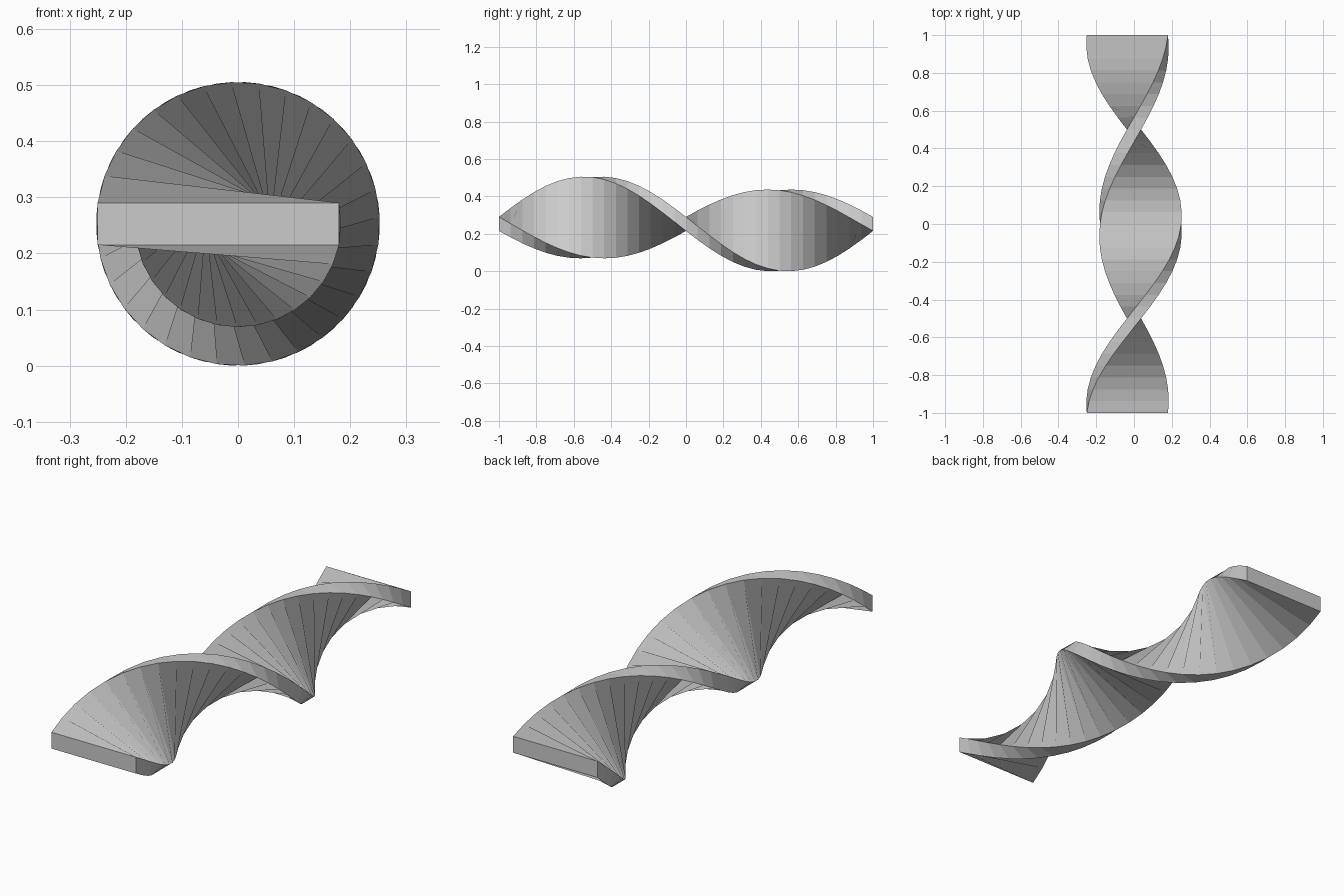
import bpy
import bmesh
import math
from mathutils import Matrix, Vector

cube = bpy.data.objects.get("Cube")
if cube:
    bpy.data.objects.remove(cube, do_unlink=True)

STEPS = 32                    # segments in one full turn
LENGTH = 2.0
LEFT, RIGHT = -0.25, 0.18     # off-centre bar, so the two edges swing at different radii
HALF_THICK = 0.0375
AXIS_Z = math.hypot(LEFT, HALF_THICK)

# Single grey material
grey = bpy.data.materials.new("light_grey")
grey.use_nodes = True
colour = (0.6, 0.6, 0.6, 1.0)
grey.diffuse_color = colour
grey.node_tree.nodes["Principled BSDF"].inputs["Base Color"].default_value = colour

# Rectangular cross-section around the twist axis
section = [Vector((x, 0, z)) for x, z in (
    (LEFT, -HALF_THICK), (RIGHT, -HALF_THICK),
    (RIGHT, HALF_THICK), (LEFT, HALF_THICK))]

# Sweep the section along y through one full turn
bm = bmesh.new()
rings = []
for i in range(STEPS + 1):
    t = i / STEPS
    place = (Matrix.Translation((0, LENGTH * (t - 0.5), AXIS_Z))
             @ Matrix.Rotation(math.tau * t, 4, 'Y'))
    rings.append([bm.verts.new(place @ p) for p in section])

for a, b in zip(rings, rings[1:]):
    for j in range(4):
        k = (j + 1) % 4
        bm.faces.new((a[j], a[k], b[k], b[j]))

# Flat end caps
bm.faces.new(rings[0])
bm.faces.new(rings[-1])
bmesh.ops.recalc_face_normals(bm, faces=bm.faces[:])

mesh = bpy.data.meshes.new("twisted_bar")
bm.to_mesh(mesh)
bm.free()
mesh.materials.append(grey)
bpy.context.collection.objects.link(bpy.data.objects.new("twisted_bar", mesh))
